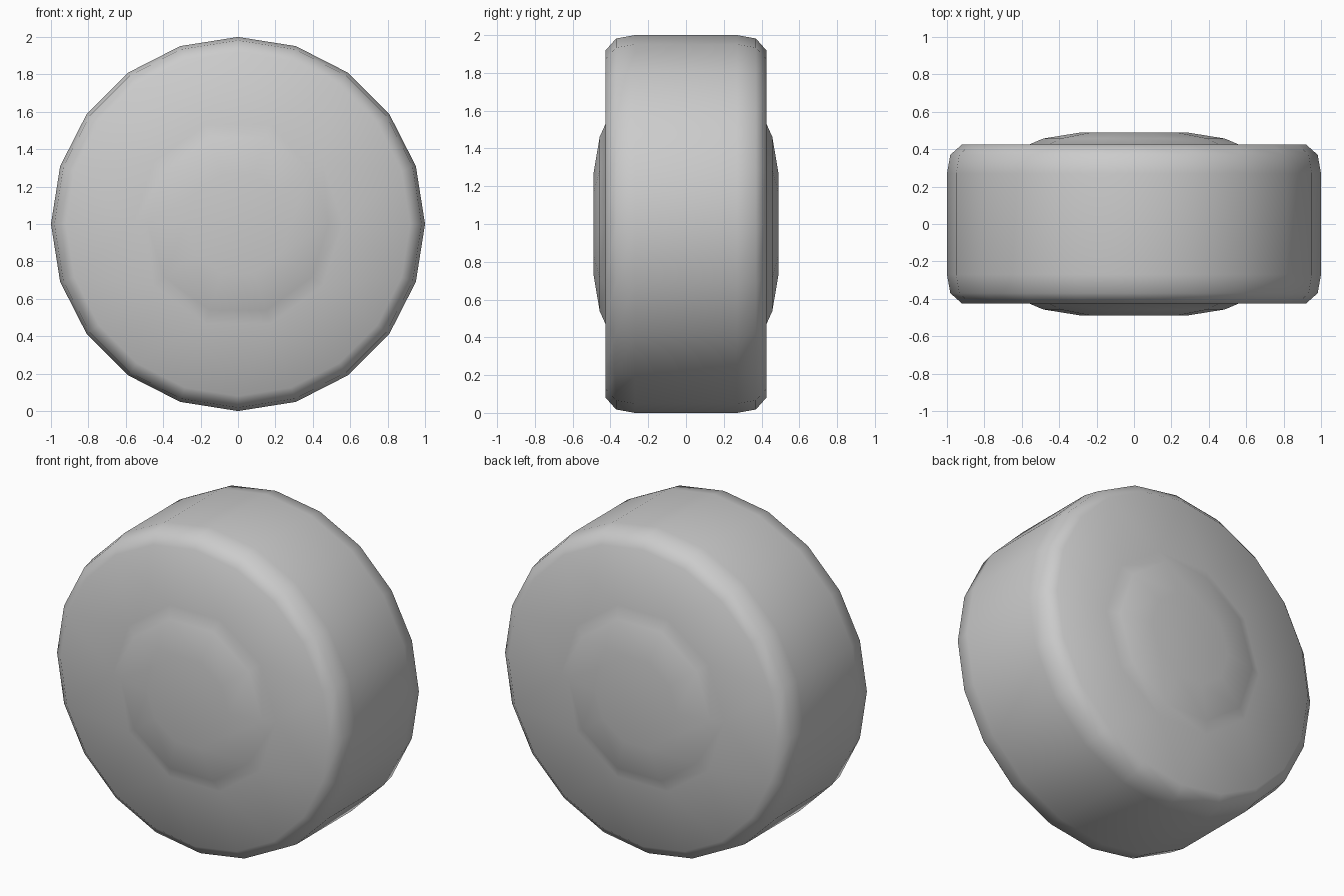
import bpy, bmesh
from math import sin, cos, tau

if "Cube" in bpy.data.objects:
    bpy.data.objects.remove(bpy.data.objects["Cube"])

# Half profile from hub centre to tread: (radius, half width, sides)
half = [(0.28, 0.49, 10), (0.485, 0.457, 10), (0.56, 0.425, 10),
        (0.92, 0.425, 20), (0.982, 0.37, 20), (1.0, 0.27, 20)]
profile = [(r, -y, n) for r, y, n in half] + [(r, y, n) for r, y, n in reversed(half)]

bm = bmesh.new()


def ring(r, y, n):
    return [bm.verts.new((r * cos(tau * i / n), y, 1 + r * sin(tau * i / n)))
            for i in range(n)]


def join(a, b):
    # Equal rings get quads; a 10-to-20 step gets three triangles per side
    if len(a) > len(b):
        a, b = b, a
    n, m = len(a), len(b)
    for i in range(n):
        p, q = a[i], a[(i + 1) % n]
        if n == m:
            bm.faces.new((p, q, b[(i + 1) % n], b[i]))
        else:
            u, v, w = b[2 * i], b[2 * i + 1], b[(2 * i + 2) % m]
            bm.faces.new((p, v, u))
            bm.faces.new((p, q, v))
            bm.faces.new((q, w, v))


# Tyre and domed hubs as one smooth lathed body
rings = [ring(*p) for p in profile]
for a, b in zip(rings, rings[1:]):
    join(a, b)

# Hub caps
for loop, y in ((rings[0], -0.49), (rings[-1], 0.49)):
    c = bm.verts.new((0, y, 1))
    for i in range(len(loop)):
        bm.faces.new((c, loop[i], loop[(i + 1) % len(loop)]))

bmesh.ops.recalc_face_normals(bm, faces=bm.faces)
for f in bm.faces:
    f.smooth = True
mesh = bpy.data.meshes.new("wheel")
bm.to_mesh(mesh)
bm.free()
bpy.context.collection.objects.link(bpy.data.objects.new("wheel", mesh))
